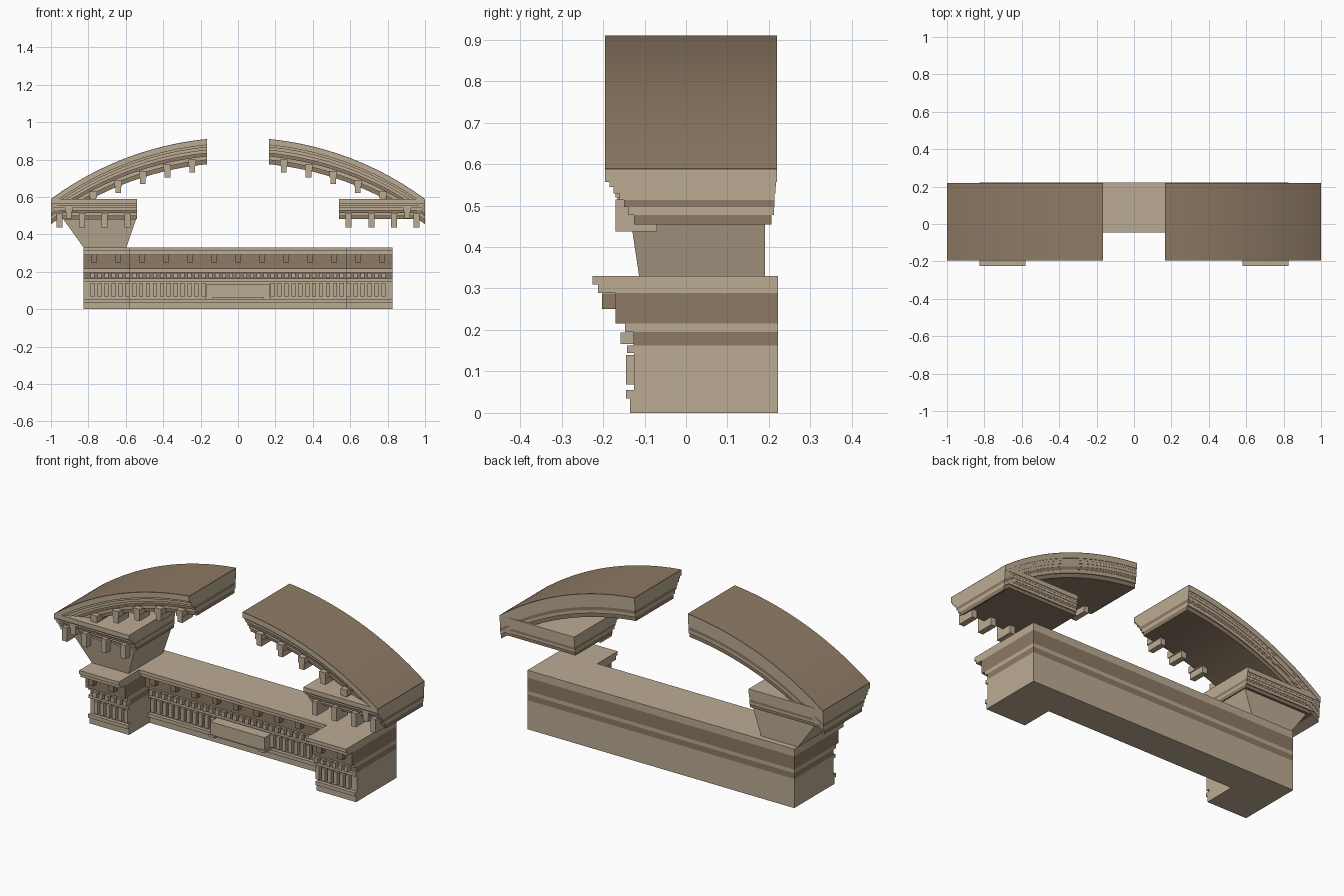
import bpy
import bmesh
import math

cube = bpy.data.objects.get("Cube")
if cube:
    bpy.data.objects.remove(cube, do_unlink=True)


def make_material(name, rgb):
    m = bpy.data.materials.new(name)
    m.use_nodes = True
    m.diffuse_color = (*rgb, 1)
    m.node_tree.nodes["Principled BSDF"].inputs["Base Color"].default_value = (*rgb, 1)
    return m


MATS = [make_material("light_stone", (0.50, 0.41, 0.295)),
        make_material("dark_stone", (0.27, 0.195, 0.13))]
LIGHT, DARK = 0, 1


def loft(bm, rings, mat):
    """Skin a row of four-cornered rings and close both ends."""
    rows = [[bm.verts.new(p) for p in ring] for ring in rings]
    faces = [bm.faces.new(rows[0]), bm.faces.new(rows[-1][::-1])]
    for a, b in zip(rows, rows[1:]):
        for i in range(4):
            j = (i + 1) % 4
            faces.append(bm.faces.new((a[i], b[i], b[j], a[j])))
    for f in faces:
        f.material_index = mat


def box(bm, x, y, z, mat=LIGHT):
    """Box from (low, high) ranges on each axis."""
    loft(bm, [[(u, y[0], z[0]), (u, y[1], z[0]), (u, y[1], z[1]), (u, y[0], z[1])]
              for u in x], mat)


def finish(name, bm, smooth=False):
    bmesh.ops.recalc_face_normals(bm, faces=bm.faces)
    me = bpy.data.meshes.new(name)
    bm.to_mesh(me)
    bm.free()
    for m in MATS:
        me.materials.append(m)
    ob = bpy.data.objects.new(name, me)
    bpy.context.collection.objects.link(ob)
    if smooth:
        bpy.ops.object.select_all(action="DESELECT")
        ob.select_set(True)
        bpy.context.view_layer.objects.active = ob
        bpy.ops.object.shade_smooth_by_angle(angle=math.radians(20))
    return ob


def moulding(name, bands, path, smooth=False):
    """Stacked bands (top, bottom, front, back, colour) swept along (x, z) points."""
    bm = bmesh.new()
    for top, bottom, front, back, mat in bands:
        loft(bm, [[(x, front, z + bottom), (x, back, z + bottom),
                   (x, back, z + top), (x, front, z + top)] for x, z in path], mat)
    return finish(name, bm, smooth)


# Entablature: stepped front, flat back; the centre is set back from the ends
BACK = 0.222
STEP = 0.18
END_X, INNER_X = 0.825, 0.58
STEPS = [(0.33, 0.31, -0.225, LIGHT), (0.31, 0.289, -0.212, LIGHT),
         (0.289, 0.215, -0.17, DARK), (0.215, 0.195, -0.147, LIGHT),
         (0.195, 0.163, -0.126, DARK), (0.163, 0.145, -0.142, LIGHT),
         (0.145, 0.055, -0.125, LIGHT), (0.055, 0.035, -0.145, LIGHT),
         (0.035, 0.0, -0.135, LIGHT)]


def entablature(name, x0, x1, shift):
    moulding(name, [(t, b, f + shift, BACK, m) for t, b, f, m in STEPS],
             [(x0, 0), (x1, 0)])


entablature("entablature_centre", -INNER_X, INNER_X, STEP)
entablature("entablature_left_end", INNER_X, END_X, 0)
entablature("entablature_right_end", -END_X, -INNER_X, 0)


def shift_at(x):
    return 0 if abs(x) > INNER_X else STEP


# Rows of dentils and flutes on the frieze
PITCH = 0.037
dentils, flutes = bmesh.new(), bmesh.new()
for i in range(-21, 22):
    x = i * PITCH
    if abs(abs(x) - INNER_X) < 0.012:
        continue
    s = shift_at(x)
    box(dentils, (x - 0.011, x + 0.011), (s - 0.158, s - 0.12), (0.166, 0.194))
    if abs(x) > 0.18:
        box(flutes, (x - 0.011, x + 0.011), (s - 0.145, s - 0.12), (0.068, 0.139))
finish("dentils", dentils)
finish("frieze_flutes", flutes)

# Modillions under the entablature cornice
bm = bmesh.new()
for i in range(-6, 7):
    x = i * 0.1285
    s = shift_at(x)
    box(bm, (x - 0.016, x + 0.016), (s - 0.203, s - 0.165), (0.25, 0.2885), DARK)
finish("cornice_modillions", bm)

# Projecting panel on two small feet
bm = bmesh.new()
box(bm, (-0.168, 0.168), (-0.005, 0.06), (0.062, 0.135))
for side in (-1, 1):
    box(bm, (side * 0.155 - 0.019, side * 0.155 + 0.019), (-0.012, 0.06), (0.052, 0.065))
finish("centre_panel", bm)

# Broken curved pediment
RADIUS, CENTRE_Z = 1.685, -0.767
ARC_BANDS = [(0.0, -0.004, -0.195, 0.22, DARK), (-0.004, -0.032, -0.195, 0.22, LIGHT),
             (-0.032, -0.044, -0.184, 0.217, LIGHT), (-0.044, -0.06, -0.175, 0.216, LIGHT),
             (-0.06, -0.076, -0.16, 0.214, LIGHT), (-0.076, -0.093, -0.15, 0.213, DARK),
             (-0.093, -0.112, -0.14, 0.212, LIGHT), (-0.112, -0.135, -0.125, 0.206, DARK)]
ARM_TOP, ARM_SCALE = 0.589, 0.8


def arc_z(x):
    return math.sqrt(RADIUS ** 2 - x * x) + CENTRE_Z


for side, word in ((1, "left"), (-1, "right")):
    xs = [0.165 + 0.835 * i / 28 for i in range(29)]
    moulding(word + "_pediment_arc", ARC_BANDS, [(side * x, arc_z(x)) for x in xs], True)

    # Level return below the arc, with the same steps made thinner
    arm = [(t * ARM_SCALE, b * ARM_SCALE, f + 0.002, k - 0.002, m if i else LIGHT)
           for i, (t, b, f, k, m) in enumerate(ARC_BANDS)]
    moulding(word + "_pediment_return", arm,
             [(side * 0.54, ARM_TOP), (side * 0.998, ARM_TOP)])

    # Modillions along the arc and the return
    bm = bmesh.new()
    for i in range(6):
        x = 0.245 + i * 0.132
        z = arc_z(x) - 0.135
        c = side * x
        box(bm, (c - 0.015, c + 0.015), (-0.165, -0.07), (z - 0.035, z + 0.03))
        box(bm, (c - 0.02, c + 0.02), (-0.17, -0.07), (z, z + 0.035))
    finish(word + "_arc_modillions", bm)
    bm = bmesh.new()
    for i in range(4):
        c = side * (0.592 + i * 0.1205)
        box(bm, (c - 0.016, c + 0.016), (-0.17, -0.07), (0.438, 0.515))
    finish(word + "_return_modillions", bm)

# Tapered support, present on the right side only
bm = bmesh.new()
loft(bm, [[(-0.825, -0.113, 0.329), (-0.597, -0.113, 0.329),
           (-0.597, 0.19, 0.329), (-0.825, 0.19, 0.329)],
          [(-0.935, -0.136, 0.482), (-0.545, -0.136, 0.482),
           (-0.545, 0.19, 0.482), (-0.935, 0.19, 0.482)]], LIGHT)
finish("right_tapered_support", bm)
